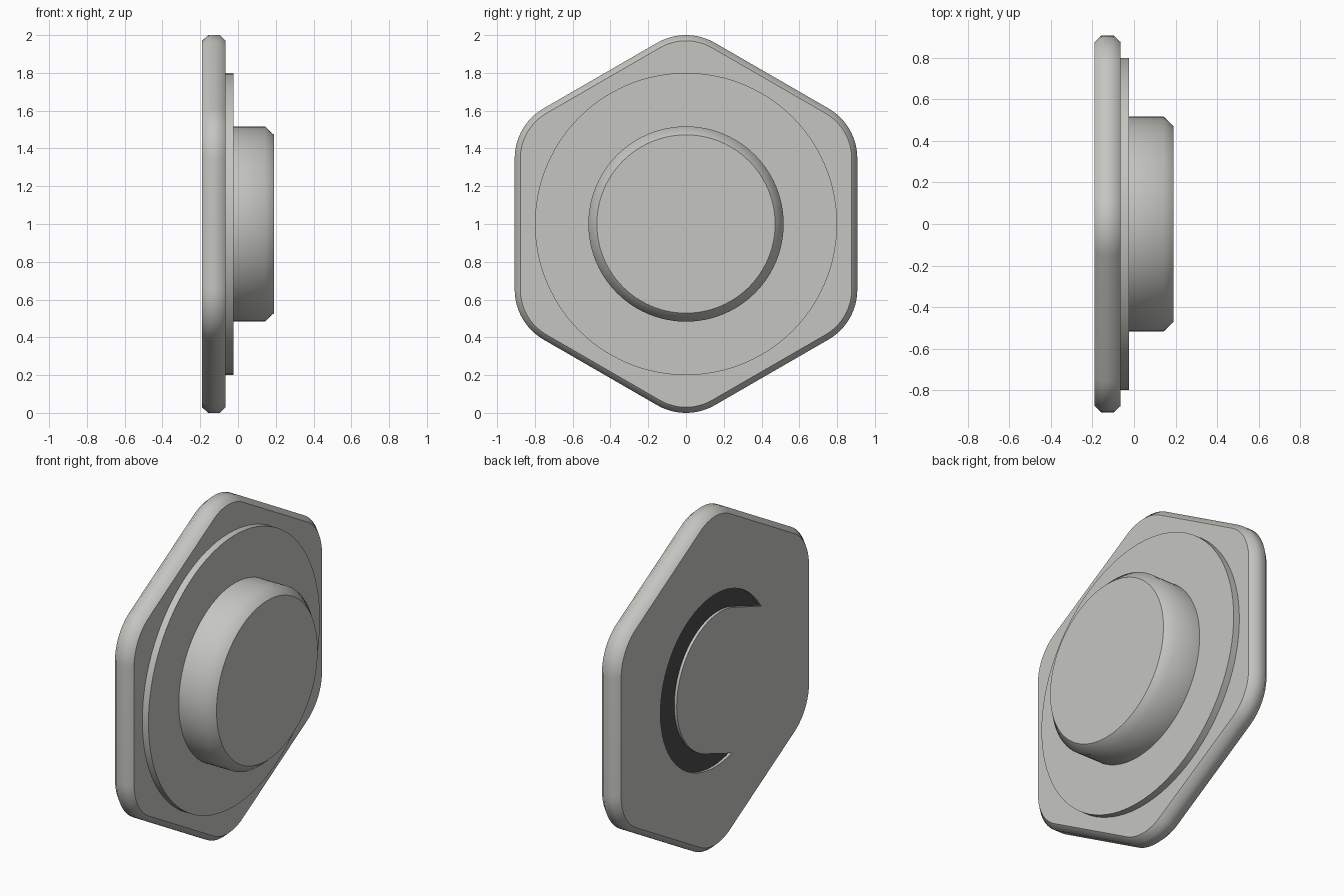
import bpy, bmesh, math

if "Cube" in bpy.data.objects:
    bpy.data.objects.remove(bpy.data.objects["Cube"])


def material(name, color):
    m = bpy.data.materials.new(name)
    m.diffuse_color = (*color, 1)
    m.use_nodes = True
    m.node_tree.nodes["Principled BSDF"].inputs["Base Color"].default_value = m.diffuse_color
    return m


GREY = material("warm_grey", (0.56, 0.56, 0.53))
DARK = material("dark_grey", (0.07, 0.07, 0.07))


def loft(name, rings, mat):
    """Skin a list of (x, [(y, z), ...]) outlines and cap both ends."""
    bm = bmesh.new()
    loops = [[bm.verts.new((x, y, z + 1)) for y, z in pts] for x, pts in rings]
    for a, b in zip(loops, loops[1:]):
        for i in range(len(a)):
            j = (i + 1) % len(a)
            bm.faces.new((a[i], a[j], b[j], b[i]))
    bm.faces.new(loops[0])
    bm.faces.new(loops[-1])
    bmesh.ops.recalc_face_normals(bm, faces=bm.faces)
    me = bpy.data.meshes.new(name)
    bm.to_mesh(me)
    bm.free()
    me.materials.append(mat)
    ob = bpy.data.objects.new(name, me)
    bpy.context.collection.objects.link(ob)
    return ob


def smooth(ob):
    bpy.ops.object.select_all(action='DESELECT')
    ob.select_set(True)
    bpy.context.view_layer.objects.active = ob
    bpy.ops.object.shade_smooth_by_angle(angle=math.radians(45))


def arc(r, a0, a1, n, cy=0, cz=0):
    return [(cy + r * math.cos(math.radians(a0 + (a1 - a0) * i / n)),
             cz + r * math.sin(math.radians(a0 + (a1 - a0) * i / n))) for i in range(n + 1)]


def circle(r, n=96):
    return arc(r, 0, 360, n)[:-1]


def hexagon(inset):
    """Rounded hexagon with a corner at the top."""
    radius, reach = 0.305, (0.907 - 0.305) / math.cos(math.pi / 6)
    pts = []
    for k in range(6):
        a = 30 + 60 * k
        t = math.radians(a)
        pts += arc(radius - inset, a - 30, a + 30, 12, reach * math.cos(t), reach * math.sin(t))
    return pts


def slot_outline():
    """Crescent with two parallel arms, turned 20 degrees."""
    r_out, r_in, shift = 0.51, 0.405, -0.05
    end = 180 - math.degrees(math.asin(r_in / r_out))
    pts = arc(r_out, -end, end, 64) + arc(r_in, 90, -90, 48, shift)
    c, s = math.cos(math.radians(20)), math.sin(math.radians(20))
    return [(u * c - v * s, u * s + v * c) for u, v in pts]


# Hexagonal plate with chamfered rims
plate = loft("hex_plate", [(-0.19, hexagon(0.03)), (-0.158, hexagon(0)),
                           (-0.097, hexagon(0)), (-0.065, hexagon(0.03))], GREY)

# Shallow crescent recess in the back of the plate
cutter = loft("recess_cutter", [(-0.25, slot_outline()), (-0.17, slot_outline())], GREY)
cutter.hide_render = True
mod = plate.modifiers.new("recess", 'BOOLEAN')
mod.operation, mod.object, mod.solver = 'DIFFERENCE', cutter, 'EXACT'
bpy.context.view_layer.objects.active = plate
bpy.ops.object.modifier_apply(modifier=mod.name)
bpy.data.objects.remove(cutter)
smooth(plate)

# Dark floor of the recess
loft("recess_floor", [(-0.174, slot_outline()), (-0.168, slot_outline())], DARK)

# Round step and chamfered boss
smooth(loft("round_step", [(-0.07, circle(0.8)), (-0.025, circle(0.8))], GREY))
smooth(loft("round_boss", [(-0.03, circle(0.517)), (0.143, circle(0.517)),
                           (0.19, circle(0.472))], GREY))
